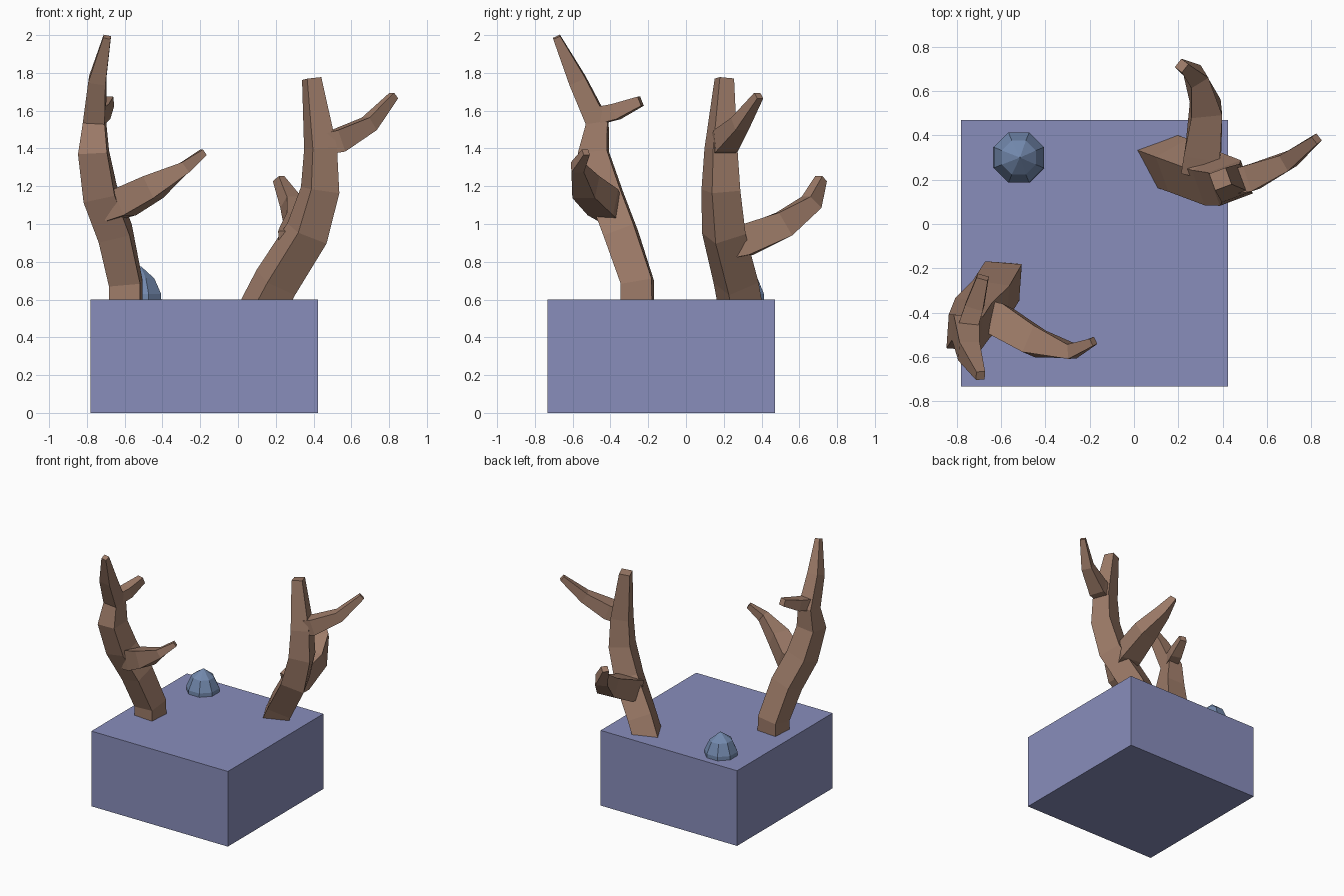
import bpy, bmesh
from math import cos, sin, pi, radians
from mathutils import Vector

if "Cube" in bpy.data.objects:
    bpy.data.objects.remove(bpy.data.objects["Cube"])


def material(name, rgb):
    m = bpy.data.materials.new(name)
    m.diffuse_color = (*rgb, 1)
    m.use_nodes = True
    m.node_tree.nodes["Principled BSDF"].inputs["Base Color"].default_value = m.diffuse_color
    return m


bark = material("bark", (0.34, 0.20, 0.14))
lavender = material("lavender", (0.25, 0.27, 0.50))
slate = material("slate_blue", (0.17, 0.25, 0.42))


def sweep(name, path, ref, mat, sides=4):
    """Flat-faced tapered tube through (x, y, z, half width) points."""
    bm = bmesh.new()
    pts = [Vector(p[:3]) for p in path]
    rings = []
    for i, p in enumerate(pts):
        t = Vector()
        if i > 0:
            t += (p - pts[i - 1]).normalized()
        if i < len(pts) - 1:
            t += (pts[i + 1] - p).normalized()
        t.normalize()
        u = (Vector(ref) - t * t.dot(Vector(ref))).normalized()
        v = t.cross(u)
        r = path[i][3] / cos(pi / sides)
        angles = [(k + 0.5) * 2 * pi / sides for k in range(sides)]
        rings.append([bm.verts.new(p + r * (u * cos(a) + v * sin(a))) for a in angles])
    for a, b in zip(rings, rings[1:]):
        for k in range(sides):
            j = (k + 1) % sides
            bm.faces.new((a[k], a[j], b[j], b[k]))
    bm.faces.new(rings[0][::-1])
    bm.faces.new(rings[-1])
    bmesh.ops.recalc_face_normals(bm, faces=bm.faces)
    me = bpy.data.meshes.new(name)
    bm.to_mesh(me)
    bm.free()
    me.materials.append(mat)
    ob = bpy.data.objects.new(name, me)
    bpy.context.collection.objects.link(ob)
    return ob


def flat_ref(deg):
    return (cos(radians(deg)), sin(radians(deg)), 0)


def antler(name, trunk, twist, branches):
    """Trunk with its side branches merged into one skin."""
    body = sweep(name, trunk, flat_ref(twist), bark)
    for i, path in enumerate(branches):
        cutter = sweep(f"{name}_branch_{i + 1}", path, (0, 0, 1), bark)
        cutter.hide_render = True
        cutter.hide_viewport = True
        mod = body.modifiers.new("merge", 'BOOLEAN')
        mod.operation = 'UNION'
        mod.solver = 'EXACT'
        mod.object = cutter
    bpy.context.view_layer.objects.active = body
    for mod in list(body.modifiers):
        bpy.ops.object.modifier_apply(modifier=mod.name)
    for i in range(len(branches)):
        bpy.data.objects.remove(bpy.data.objects[f"{name}_branch_{i + 1}"])


# Base block
bpy.ops.mesh.primitive_cube_add(size=1, location=(-0.178, -0.132, 0.3))
base = bpy.context.object
base.name = "base_block"
base.scale = (1.205, 1.205, 0.6)
base.data.materials.append(lavender)

# Left branch: trunk, long outward limb, short upper stub
antler("left_branch",
       [(-.595, -.257, .50, .083), (-.595, -.257, .69, .083), (-.65, -.345, .95, .085),
        (-.73, -.425, 1.16, .085), (-.765, -.49, 1.38, .077), (-.76, -.47, 1.54, .058),
        (-.745, -.575, 1.76, .046), (-.693, -.685, 1.99, .02)], -4,
       [[(-.70, -.40, 1.07, .06), (-.60, -.44, 1.115, .075), (-.45, -.53, 1.195, .065),
         (-.28, -.575, 1.30, .033), (-.183, -.53, 1.38, .018)],
        [(-.755, -.48, 1.57, .045), (-.72, -.37, 1.595, .042), (-.683, -.24, 1.65, .026)]])

# Right branch: trunk, long outward limb, rear limb
antler("right_branch",
       [(.10, .30, .50, .09), (.20, .265, .69, .09), (.365, .20, .95, .088),
        (.435, .185, 1.18, .08), (.437, .185, 1.40, .068), (.39, .203, 1.77, .04)], 20,
       [[(.44, .19, 1.42, .055), (.53, .21, 1.44, .06), (.695, .285, 1.53, .04),
         (.825, .385, 1.68, .02)],
        [(.29, .23, .89, .075), (.31, .32, .915, .082), (.325, .52, 1.00, .07),
         (.28, .665, 1.115, .045), (.215, .715, 1.24, .024)]])

# Small faceted bud on the rear corner
sweep("bud", [(-.52, .30, .55, .115), (-.52, .30, .63, .113), (-.52, .30, .715, .077),
              (-.515, .30, .775, .003)], (1, 0, 0), slate, 8)
